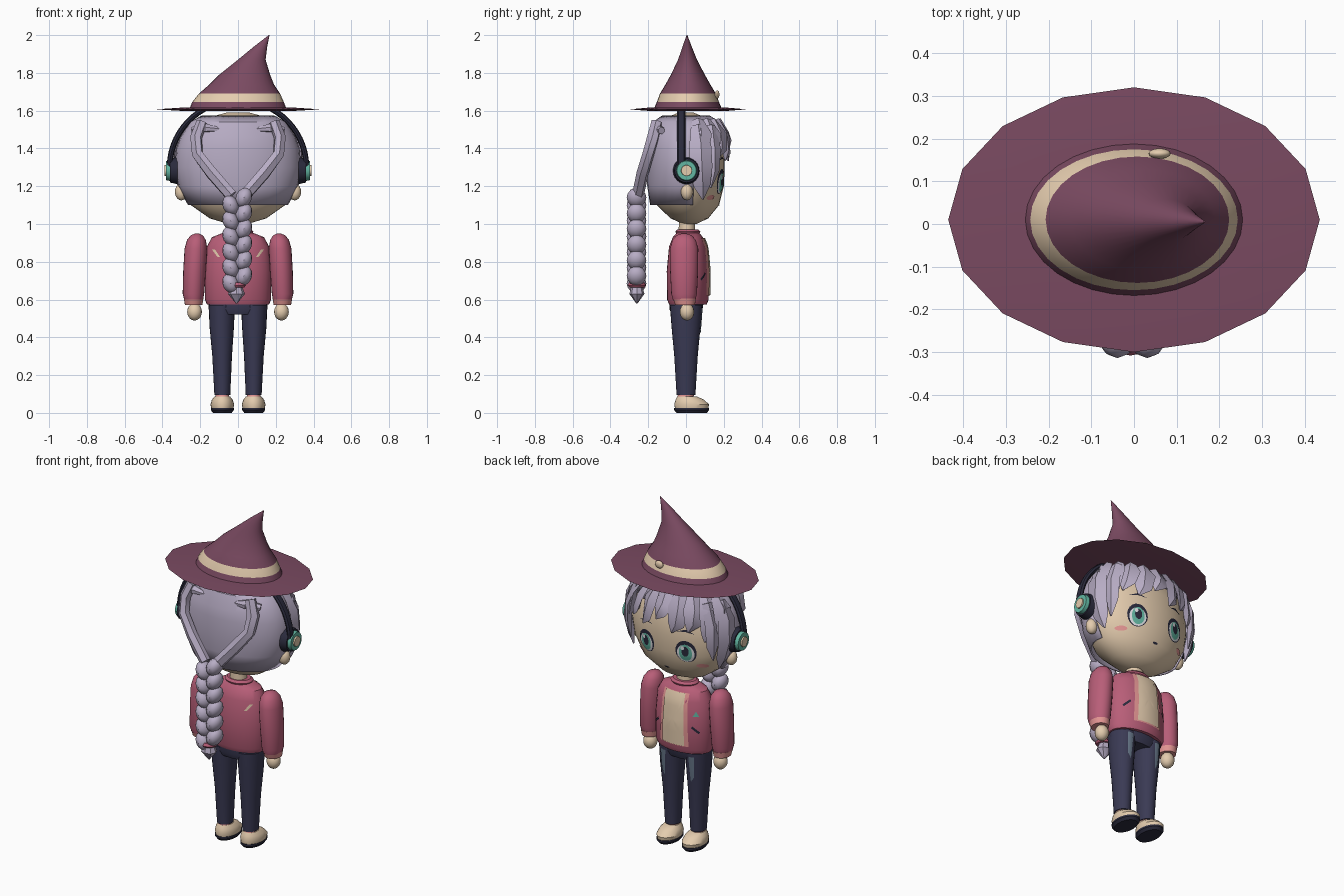
import bpy, bmesh
from math import sin, cos, pi, sqrt, radians
from mathutils import Vector, Matrix

cube = bpy.data.objects.get("Cube")
if cube:
    bpy.data.objects.remove(cube)


def colour(name, r, g, b):
    """Material from display values, stored as linear."""
    rgba = [((c / 255 + 0.055) / 1.055) ** 2.4 for c in (r, g, b)] + [1]
    m = bpy.data.materials.new(name)
    m.use_nodes = True
    m.diffuse_color = rgba
    m.node_tree.nodes["Principled BSDF"].inputs["Base Color"].default_value = rgba
    return m


PLUM = colour("plum felt", 122, 74, 97)
CREAM = colour("cream skin", 228, 204, 174)
HAIR = colour("lavender hair", 184, 173, 197)
JACKET = colour("rose jacket", 184, 94, 120)
DENIM = colour("navy denim", 58, 58, 84)
DARK = colour("dark ink", 42, 42, 60)
TEAL = colour("teal", 98, 182, 162)
PINK = colour("soft pink", 226, 148, 146)
WORN = colour("worn denim", 104, 120, 138)
WHITE = colour("eye white", 226, 228, 232)

made = []
SIDES = ((1, "left"), (-1, "right"))


def finish(name, bm, *mats):
    me = bpy.data.meshes.new(name)
    bm.to_mesh(me)
    bm.free()
    for m in mats:
        me.materials.append(m)
    ob = bpy.data.objects.new(name, me)
    bpy.context.collection.objects.link(ob)
    made.append(ob)
    return ob


def skin_rings(bm, loops):
    """Bridge successive vertex loops and cap both ends."""
    n = len(loops[0])
    for a, b in zip(loops, loops[1:]):
        for i in range(n):
            j = (i + 1) % n
            bm.faces.new((a[i], a[j], b[j], b[i]))
    bm.faces.new(loops[0])
    bm.faces.new(loops[-1])
    bmesh.ops.recalc_face_normals(bm, faces=bm.faces)


def loft_mesh(rings, sides=32):
    """Rings are (centre x, centre y, z, radius x, radius y)."""
    bm = bmesh.new()
    turn = [2 * pi * i / sides for i in range(sides)]
    skin_rings(bm, [[bm.verts.new((cx + rx * cos(t), cy + ry * sin(t), z)) for t in turn]
                    for cx, cy, z, rx, ry in rings])
    return bm


def loft(name, mat, rings, sides=32):
    return finish(name, loft_mesh(rings, sides), mat)


def ball(name, mat, at, size, tilt=0, segs=16):
    bm = bmesh.new()
    bmesh.ops.create_uvsphere(bm, u_segments=segs, v_segments=segs // 2 + 2, radius=1)
    bm.transform(Matrix.Translation(at) @ Matrix.Rotation(tilt, 4, 'Y') @ Matrix.Diagonal((*size, 1)))
    return finish(name, bm, mat)


def sweep(name, mat, path, widths, thick, centre, sides=4):
    """Flattened strip along a path, its flat side facing away from centre."""
    bm, loops = bmesh.new(), []
    path = [Vector(p) for p in path]
    for i, p in enumerate(path):
        tan = (path[min(i + 1, len(path) - 1)] - path[max(i - 1, 0)]).normalized()
        out = p - Vector(centre)
        out = (out - tan * out.dot(tan)).normalized()
        across = tan.cross(out)
        w = widths[i]
        h = min(thick, w)
        loops.append([bm.verts.new(p + across * w * cos(2 * pi * k / sides) + out * h * sin(2 * pi * k / sides))
                      for k in range(sides)])
    skin_rings(bm, loops)
    return finish(name, bm, mat)


def surface(rings, x, z, side):
    """Depth of a lofted body at x, z on its face (+1) or back (-1) side."""
    for a, b in zip(rings, rings[1:]):
        if a[2] <= z <= b[2]:
            break
    f = max(0, min(1, (z - a[2]) / (b[2] - a[2])))
    cx, cy, _, rx, ry = [u + (v - u) * f for u, v in zip(a, b)]
    t = min(abs(x - cx) / rx, 0.98)
    return cy + side * ry * sqrt(1 - t * t)


def patch(name, mat, rings, outline, lift=0.004, side=1):
    """Thin painted plate that follows a lofted body."""
    mx = sum(p[0] for p in outline) / len(outline)
    mz = sum(p[1] for p in outline) / len(outline)
    bm = bmesh.new()

    def vert(x, z):
        return bm.verts.new((x, surface(rings, x, z, side) + side * lift, z))
    loops = [[vert(mx + (x - mx) * s, mz + (z - mz) * s) for x, z in outline] for s in (1, .75, .5, .25)]
    mid, n = vert(mx, mz), len(outline)
    for i in range(n):
        j = (i + 1) % n
        for a, b in zip(loops, loops[1:]):
            bm.faces.new((a[i], a[j], b[j], b[i]))
        bm.faces.new((loops[-1][i], loops[-1][j], mid))
    bm.normal_update()
    for f in bm.faces:
        if f.normal.y * side < 0:
            f.normal_flip()
    return finish(name, bm, mat)


def oval(cx, cz, rx, rz, n=20):
    return [(cx + rx * cos(2 * pi * i / n), cz + rz * sin(2 * pi * i / n)) for i in range(n)]


def poly(*corners, k=6):
    out = []
    for (x, z), (u, w) in zip(corners, corners[1:] + corners[:1]):
        out += [(x + (u - x) * i / k, z + (w - z) * i / k) for i in range(k)]
    return out


# Hat: brim, leaning crown with a band, and a small ornament
loft("hat_brim", PLUM, [(0, .01, 1.599, .3, .21), (0, .01, 1.607, .435, .31), (0, .01, 1.616, .3, .21)], 16)
bm = loft_mesh([(0, .01, 1.61, .257, .18), (0, .01, 1.645, .243, .165), (.008, .01, 1.69, .215, .148),
                (.02, .01, 1.74, .17, .118), (.035, .01, 1.79, .135, .09), (.073, .008, 1.87, .073, .05),
                (.12, .006, 1.94, .035, .024), (.165, .005, 2, .002, .002)])
for f in bm.faces:
    f.material_index = int(1.645 < f.calc_center_median().z < 1.69)
finish("hat_crown", bm, PLUM, CREAM)
ball("hat_ornament", CREAM, (.06, .165, 1.685), (.026, .012, .022))

# Head, neck and ears
head = [(0, .02, 1.0, .05, .035), (0, .018, 1.03, .15, .1), (0, .01, 1.1, .25, .165), (0, .005, 1.2, .305, .195),
        (0, .005, 1.3, .322, .2), (0, .005, 1.4, .312, .198), (0, 0, 1.5, .265, .17), (0, 0, 1.56, .17, .11),
        (0, 0, 1.59, .06, .04)]
loft("head", CREAM, head)
loft("neck", CREAM, [(0, .005, .92, .05, .045), (0, .005, 1.04, .045, .042)])
for s, tag in SIDES:
    ball(tag + "_ear", CREAM, (s * .3, .005, 1.17), (.034, .032, .045))

# Face
for s, tag in SIDES:
    x = s * .128
    patch(tag + "_eye_rim", DARK, head, oval(x, 1.225, .058, .066), .003)
    patch(tag + "_eye_white", WHITE, head, oval(x, 1.215, .048, .053), .005)
    patch(tag + "_iris", TEAL, head, oval(x, 1.22, .036, .05), .007)
    patch(tag + "_pupil", DARK, head, oval(x, 1.228, .02, .03), .0085)
    patch(tag + "_eye_glint", WHITE, head, oval(x + .014, 1.248, .01, .012), .0095)
    patch(tag + "_cheek", PINK, head, oval(s * .2, 1.14, .028, .013))
    patch(tag + "_brow", DARK, head, poly((s * .08, 1.34), (s * .13, 1.358), (s * .18, 1.335), (s * .13, 1.345)))
patch("mouth", DARK, head, oval(0, 1.1, .016, .006))

# Hair shell, open around the face
bm = loft_mesh([(0, 0, 1.1, .265, .19), (0, 0, 1.2, .316, .205), (0, 0, 1.3, .335, .212), (0, 0, 1.4, .326, .21),
                (0, 0, 1.46, .305, .203), (0, 0, 1.54, .255, .176), (0, 0, 1.575, .19, .125)], 32)
gone = [f for f in bm.faces if len(f.verts) > 4 or
        (f.calc_center_median().y > .03 and f.calc_center_median().z < 1.44)]
bmesh.ops.delete(bm, geom=gone, context='FACES')
shell = finish("hair_shell", bm, HAIR)
solid = shell.modifiers.new("thickness", 'SOLIDIFY')
solid.thickness, solid.offset = .01, -1

# Fringe and side locks
skull = (0, 0, 1.3)
for i in range(9):
    a = radians(-68 + 17 * i)
    low = 1.39 - .07 * abs(sin(a)) - .035 * (i % 2)
    path = [(.3 * k * sin(a + d), .2 * k * cos(a + d), z)
            for k, d, z in ((.84, 0, 1.55), (1.05, 0, 1.48), (1.12, .04, low + .05), (1.13, .12, low))]
    sweep("fringe_lock_%d" % (i + 1), HAIR, path, (.03, .06, .046, .004), .018, skull)
for s, tag in SIDES:
    sweep(tag + "_side_lock", HAIR, [(s * .27, .06, 1.52), (s * .318, .075, 1.42), (s * .325, .08, 1.3),
                                     (s * .3, .085, 1.2), (s * .28, .09, 1.13)],
          (.03, .06, .062, .045, .004), .02, skull)
    sweep(tag + "_temple_lock", HAIR, [(s * .23, .13, 1.52), (s * .275, .145, 1.4), (s * .275, .145, 1.28),
                                       (s * .27, .13, 1.19)], (.03, .045, .035, .004), .018, skull)
    # Gathered strand running back into the plait
    sweep(tag + "_swept_strand", HAIR, [(s * .19, -.155, 1.54), (s * .222, -.175, 1.46), (s * .215, -.2, 1.37),
                                        (s * .14, -.23, 1.27), (s * .035, -.255, 1.15)],
          (.03, .036, .034, .036, .035), .03, skull, 6)
    sweep(tag + "_strand_knot", HAIR, [(s * .1, -.165, 1.5), (s * .17, -.165, 1.51), (s * .24, -.13, 1.495)],
          (.012, .028, .02), .02, skull, 6)

# Plait: two staggered columns, tie and tail
for s, tag in SIDES:
    for i in range(6):
        z = 1.14 - .083 * i - (0 if s > 0 else .04)
        ball("%s_plait_lobe_%d" % (tag, i + 1), HAIR, (s * .035 - .004, -.262, z), (.042, .052, .054), s * .45, 12)
loft("plait_tie", JACKET, [(-.008, -.26, .665, .042, .04), (-.008, -.26, .675, .05, .048),
                           (-.008, -.26, .69, .042, .04)], 16)
loft("plait_tail", HAIR, [(-.008, -.26, .58, .004, .004), (-.008, -.26, .63, .045, .04),
                          (-.008, -.26, .668, .03, .03)], 8)

# Headphones
arc = [radians(-4 + 188 * i / 32) for i in range(33)]
sweep("headphone_band", DARK, [(.362 * cos(t), -.025, 1.3 + .355 * sin(t)) for t in arc],
      [.022] * 33, .015, (0, -.025, 1.3), 8)
for s, tag in SIDES:
    for part, mat, r, x, d in (("pad", DARK, .072, .34, .04), ("ring", TEAL, .058, .362, .036),
                               ("button", CREAM, .032, .37, .036)):
        bm = bmesh.new()
        bmesh.ops.create_cone(bm, cap_ends=True, segments=24, radius1=r, radius2=r * .88, depth=d)
        bm.transform(Matrix.Translation((s * x, .003, 1.283)) @ Matrix.Rotation(s * pi / 2, 4, 'Y'))
        finish("%s_headphone_%s" % (tag, part), bm, mat)

# Jacket with shirt panel, lapels, pockets and slits
torso = [(0, .01, .575, .165, .1), (0, .01, .6, .175, .11), (0, .01, .75, .176, .112), (0, .01, .88, .165, .1),
         (0, .01, .93, .138, .08), (0, .01, .955, .075, .058)]
loft("jacket", JACKET, torso)
loft("collar", JACKET, [(0, .01, .945, .075, .06), (0, .01, .96, .082, .066), (0, .01, .972, .068, .054)])
patch("lapels", PINK, torso, poly((-.092, .62), (.092, .62), (.08, .925), (-.08, .925)), .004)
patch("shirt_panel", CREAM, torso, poly((-.072, .625), (.072, .625), (.062, .925), (-.062, .925)), .009)
patch("badge", TEAL, torso, poly((-.14, .8), (-.11, .8), (-.125, .83)))
for s, tag in SIDES:
    patch(tag + "_pocket", DARK, torso, poly((s * .105, .735), (s * .14, .7), (s * .146, .71), (s * .112, .745)))
    patch(tag + "_back_slit", CREAM, torso, poly((s * .095, .825), (s * .108, .825), (s * .138, .865), (s * .122, .865)),
          .004, -1)
    # Arm, cuff and hand
    loft(tag + "_sleeve", JACKET,
         [(s * x, -.01, z, rx, ry) for x, z, rx, ry in
          ((.235, .6, .05, .06), (.236, .63, .057, .068), (.23, .75, .06, .074), (.223, .87, .06, .075),
           (.22, .915, .05, .062), (.218, .94, .032, .04), (.217, .95, .01, .012))], 24)
    loft(tag + "_cuff", PINK, [(s * .235, -.005, .572, .046, .052), (s * .235, -.008, .605, .052, .061)], 24)
    ball(tag + "_hand", CREAM, (s * .23, .005, .535), (.039, .038, .046))

# Trousers, worn patches, ankles and shoes
loft("hips", DENIM, [(0, 0, .52, .145, .075), (0, 0, .55, .156, .088), (0, .005, .61, .155, .092)])
for s, tag in SIDES:
    leg = [(s * x, 0, z, rx, ry) for x, z, rx, ry in
           ((.083, .095, .042, .05), (.084, .3, .052, .062), (.086, .46, .065, .077), (.086, .57, .069, .085))]
    loft(tag + "_trouser_leg", DENIM, leg, 24)
    patch(tag + "_worn_patch", WORN, leg, poly((s * .085, .4), (s * .105, .43), (s * .11, .555), (s * .075, .55)))
    loft(tag + "_ankle", PINK, [(s * .083, -.005, .07, .036, .044), (s * .083, 0, .1, .036, .042)], 16)
    loft(tag + "_shoe", CREAM, [(s * .083, .03, .022, .058, .088), (s * .083, .03, .045, .063, .092),
                                (s * .083, .02, .07, .055, .075), (s * .083, .005, .088, .04, .05)], 24)
    loft(tag + "_sole", DARK, [(s * .083, .03, 0, .05, .08), (s * .083, .03, .015, .061, .093),
                               (s * .083, .03, .026, .061, .093)], 24)

# Smooth shading with crisp edges
bpy.ops.object.select_all(action='DESELECT')
for ob in made:
    ob.select_set(True)
bpy.context.view_layer.objects.active = made[0]
bpy.ops.object.shade_smooth_by_angle(angle=radians(35))
